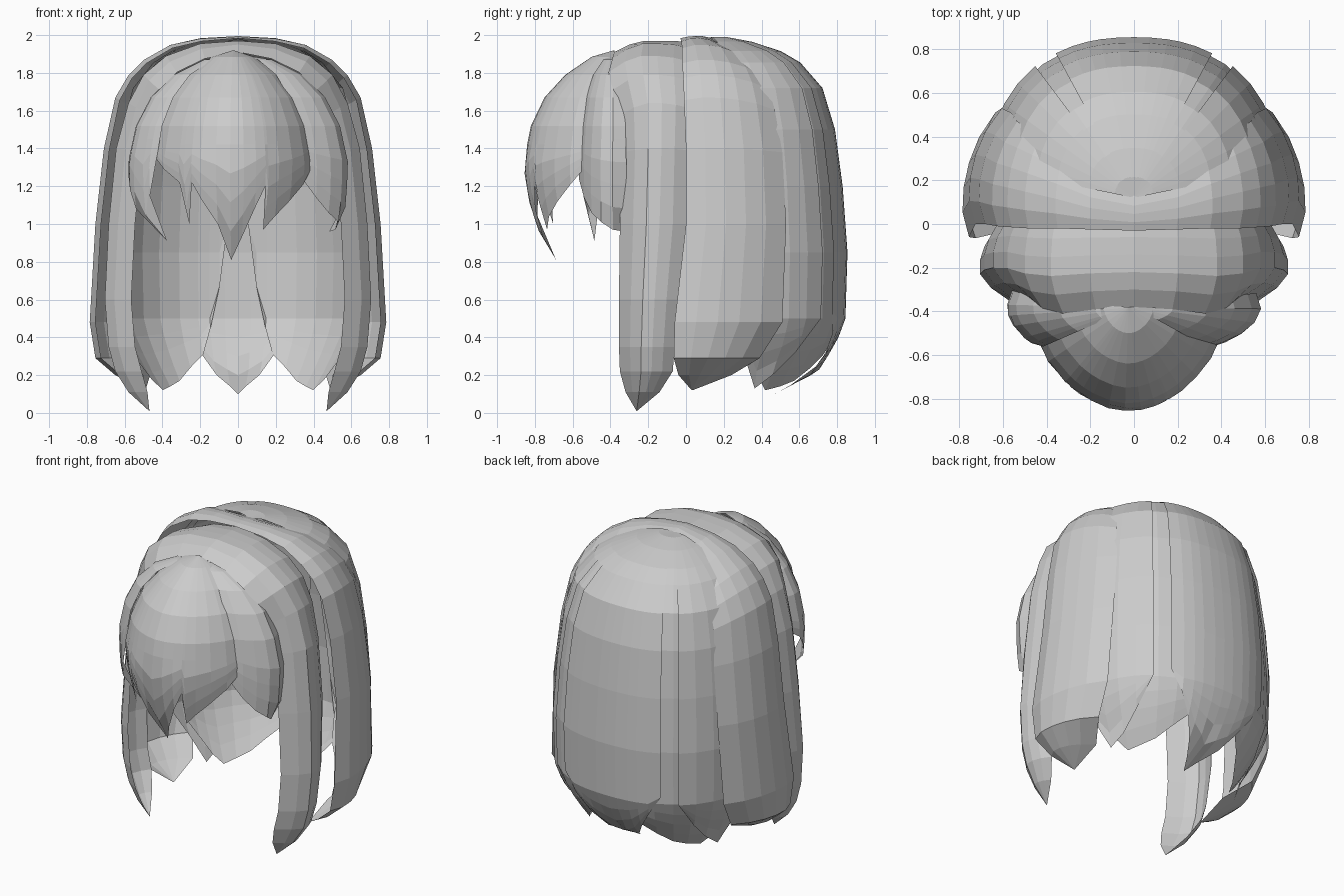
import bpy, bmesh, math
from mathutils import Vector

cube = bpy.data.objects.get("Cube")
if cube:
    bpy.data.objects.remove(cube, do_unlink=True)

mat = bpy.data.materials.new("hair_grey")
mat.use_nodes = True
COLOR = (0.6, 0.6, 0.6, 1)
mat.diffuse_color = COLOR
mat.node_tree.nodes["Principled BSDF"].inputs["Base Color"].default_value = COLOR
MIDDLE = Vector((0, 0, 1))


def interp(table, t):
    """Piecewise linear lookup in (key, value) pairs sorted by rising key."""
    if t <= table[0][0]:
        return table[0][1]
    for (a, va), (b, vb) in zip(table, table[1:]):
        if t <= b:
            return va + (vb - va) * (t - a) / (b - a)
    return table[-1][1]


def sheet(name, rows, mirror=False):
    """Flat shaded surface lofted through equal length rows of points."""
    bm = bmesh.new()
    grid = [[bm.verts.new(p) for p in row] for row in rows]
    for r0, r1 in zip(grid, grid[1:]):
        for i in range(len(r0) - 1):
            bm.faces.new((r0[i], r0[i + 1], r1[i + 1], r1[i]))
    bmesh.ops.remove_doubles(bm, verts=bm.verts, dist=0.0005)
    bmesh.ops.recalc_face_normals(bm, faces=bm.faces)
    # keep the outside of the hair facing outwards
    facing = sum(f.normal.dot(f.calc_center_median() - MIDDLE) * f.calc_area() for f in bm.faces)
    if facing < 0:
        bmesh.ops.reverse_faces(bm, faces=bm.faces)
    me = bpy.data.meshes.new(name)
    bm.to_mesh(me)
    bm.free()
    me.materials.append(mat)
    ob = bpy.data.objects.new(name, me)
    bpy.context.collection.objects.link(ob)
    if mirror:
        ob.modifiers.new("Mirror", "MIRROR").merge_threshold = 0.002


def power(v, p):
    return math.copysign(abs(v) ** p, v)


def fan(name, centre, rx, ry, p, profile, split, cols, mirror=False):
    """Lock fanning out from a crown point; cols hold (angle, hem height).
    p below 1 squares the plan, above 1 makes it pointed."""
    by_z = sorted((z, r) for r, z in profile)
    tops = [z for r, z in profile if z > split] + [split]
    lower = 4
    rows = []
    for k in range(len(tops) + lower):
        row = []
        for ang, hem in cols:
            if k < len(tops):
                z = max(tops[k], hem)
            else:
                z = hem + max(split - hem, 0) * (1 - (k - len(tops) + 1) / lower)
            r = interp(by_z, z)
            a = math.radians(ang)
            row.append((centre[0] + rx * r * power(math.cos(a), p),
                        centre[1] + ry * r * power(math.sin(a), p), z))
        rows.append(row)
    sheet(name, rows, mirror)


def arch(name, ridge, front, rear, in_side, in_top):
    """Band over the head: ridge (x, z), edge y by station, insets across the band."""
    rows = []
    n = len(in_side)
    for (x, z), yf, yr in zip(ridge, front, rear):
        up = max(z - 1.3, 0)
        w = x / math.hypot(x, up) if x else 0          # 0 on top, 1 on the side
        row = []
        for i in range(n):
            d = in_side[i] * w + in_top[i] * (1 - w)
            d *= min(1, (yr - yf) / 0.25)               # insets fade at the tip
            row.append((max(x - d * w, 0), yf + (yr - yf) * i / (n - 1),
                        z - d * math.sqrt(1 - w * w)))
        rows.append(row)
    sheet(name, rows, True)


# front band with long side strands ending in points
arch("front_band",
     [(0, 1.97), (0.2, 1.955), (0.38, 1.89), (0.5, 1.79), (0.58, 1.64), (0.645, 1.4),
      (0.685, 1.0), (0.705, 0.6), (0.685, 0.35), (0.65, 0.22), (0.58, 0.11), (0.47, 0.01)],
     [-0.38, -0.39, -0.41, -0.39, -0.35, -0.34, -0.35, -0.355, -0.355, -0.35, -0.32, -0.262],
     [0.02, 0.02, 0.02, 0.02, 0.02, 0.01, 0.0, -0.04, -0.06, -0.07, -0.14, -0.26],
     [0.14, 0.05, 0, 0.0, 0.02, 0.06], [0.06, 0.02, 0, 0, 0, 0.01])

# wider side locks joined over the crown
arch("side_hair",
     [(0, 1.995), (0.2, 1.985), (0.36, 1.95), (0.5, 1.87), (0.58, 1.79), (0.65, 1.67),
      (0.71, 1.4), (0.755, 1.0), (0.785, 0.48), (0.755, 0.29), (0.65, 0.2), (0.5, 0.12)],
     [-0.03, -0.025, -0.02, -0.02, -0.015, -0.01, 0.0, 0.0, -0.06, -0.065, -0.04, 0.03],
     [0.16, 0.22, 0.32, 0.4, 0.44, 0.47, 0.51, 0.53, 0.51, 0.39, 0.24, 0.035],
     [0.03, 0, 0.005, 0.03, 0.075, 0.15], [0.015, 0.005, 0, 0, 0.01, 0.02])

# back locks, fanned around the crown and curled in at the hem
crown = (0, 0.12)
back = [(0.0, 1.985), (0.13, 1.99), (0.31, 1.965), (0.52, 1.915), (0.66, 1.855), (0.82, 1.72),
        (0.91, 1.5), (0.965, 1.2), (1.0, 0.85), (0.985, 0.5), (0.925, 0.38), (0.79, 0.22),
        (0.42, 0.08)]
fan("back_centre_lock", crown, 0.68, 0.735, 0.85, back, 0.5,
    [(62, 0.55), (69, 0.42), (75, 0.3), (80, 0.2), (86, 0.14), (90, 0.1), (94, 0.14),
     (100, 0.2), (105, 0.3), (111, 0.42), (118, 0.55)])
inner = [(r * 0.985, z) for r, z in back[:-1]] + [(0.68, 0.12)]
fan("back_side_lock", crown, 0.68, 0.735, 0.85, inner, 0.5,
    [(14, 0.4), (20, 0.28), (26, 0.18), (33, 0.12), (44, 0.14), (55, 0.17), (66, 0.24),
     (75, 0.31), (80, 0.45), (84, 0.67), (87, 1.0), (88.5, 1.3)], mirror=True)
outer = [(r * 1.005, z) for r, z in back[:-1]] + [(0.76, 0.12)]
fan("back_outer_lock", crown, 0.68, 0.735, 0.85, outer, 0.5,
    [(8, 0.45), (14, 0.3), (22, 0.13), (32, 0.2), (42, 0.32), (52, 0.5)], mirror=True)

# fringe: domed centre with jagged points
dome = [(0.0, 1.92), (0.25, 1.885), (0.54, 1.79), (0.77, 1.67), (0.92, 1.52), (1.0, 1.33),
        (0.98, 1.2), (0.88, 1.0), (0.63, 0.8)]
fan("fringe_centre", (-0.025, -0.38), 0.455, 0.48, 1.12, dome, 1.42,
    [(176, 1.46), (188, 1.42), (200, 1.36), (214, 1.29), (228, 1.22), (232, 1.0), (238, 1.22),
     (245, 1.12), (256, 1.0), (267, 0.81), (279, 0.93), (288, 1.08), (295, 1.2),
     (297, 0.97), (305, 1.04), (316, 1.12), (328, 1.21), (342, 1.33), (360, 1.42)])

# fringe sides, tucked behind the centre and under the band
brow = (0, -0.38)
side = [(0.0, 1.9), (0.3, 1.87), (0.57, 1.79), (0.77, 1.67), (0.9, 1.52), (0.97, 1.33),
        (0.96, 1.15), (0.93, 1.0), (0.7, 0.9)]
fan("fringe_right_lock", brow, 0.6, 0.29, 1.0, side, 1.45,
    [(164, 1.3), (178, 1.25), (188, 1.18), (198, 1.08), (210, 0.91), (216, 1.15), (222, 1.43)])
fan("fringe_left_lock", brow, 0.6, 0.24, 1.0, side, 1.45,
    [(306, 1.24), (316, 1.14), (328, 1.06), (342, 1.01), (358, 0.97), (376, 0.96)])
